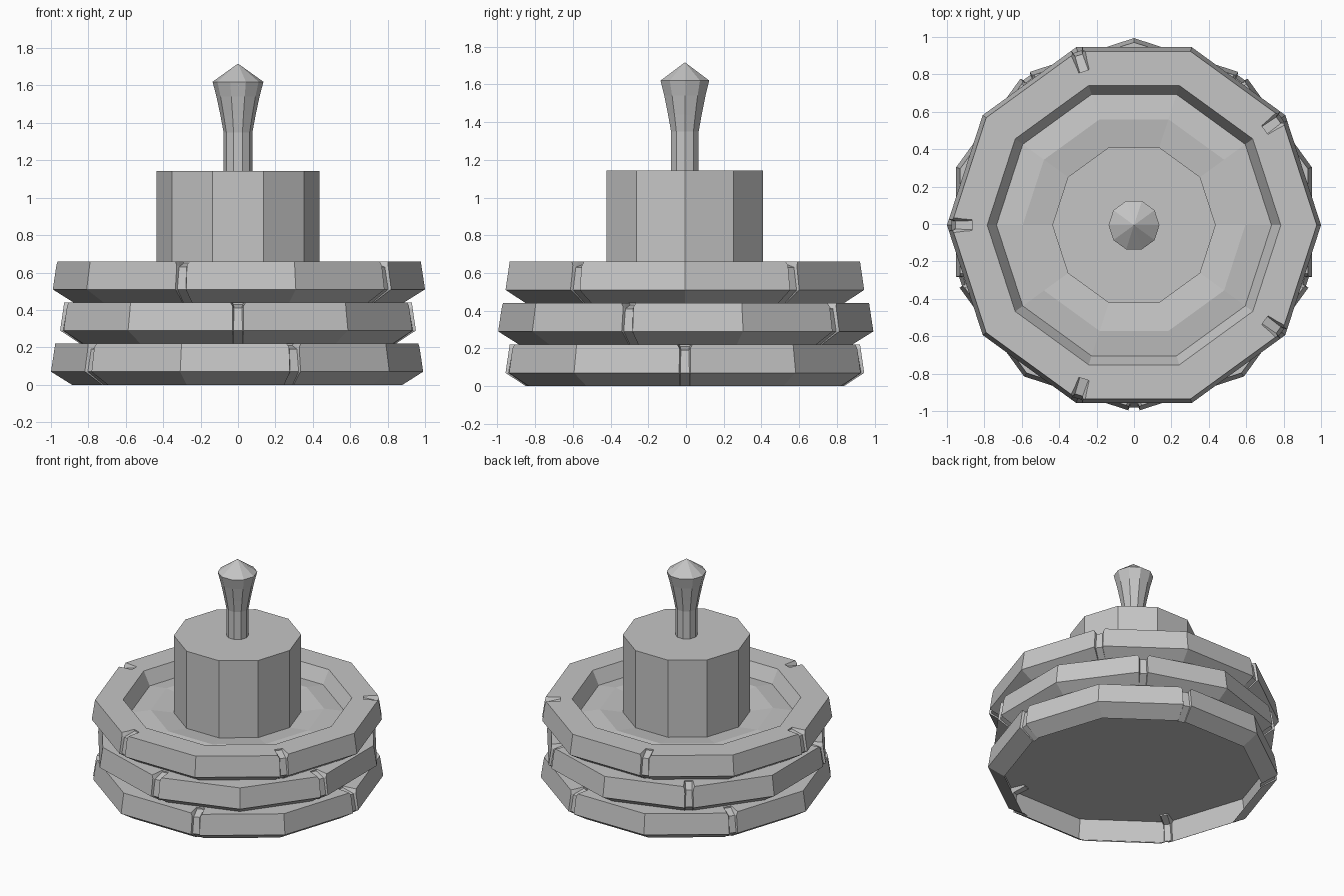
import bpy, bmesh
from math import cos, sin, pi, radians

old = bpy.data.objects.get("Cube")
if old:
    bpy.data.objects.remove(old, do_unlink=True)

SIDES = 10
CENTRE_Y = -0.006
GREY = (0.56, 0.56, 0.56, 1)
grey = bpy.data.materials.new("plain grey")
grey.use_nodes = True
grey.diffuse_color = GREY
grey.node_tree.nodes["Principled BSDF"].inputs["Base Color"].default_value = GREY


def finish(name, bm, height):
    bmesh.ops.recalc_face_normals(bm, faces=bm.faces)
    mesh = bpy.data.meshes.new(name)
    bm.to_mesh(mesh)
    bm.free()
    mesh.materials.append(grey)
    obj = bpy.data.objects.new(name, mesh)
    obj.location = (0, CENTRE_Y, height)
    bpy.context.collection.objects.link(obj)
    return obj


def loft(bm, rings):
    """Skin a list of equal rings of points and cap both ends."""
    rings = [[bm.verts.new(p) for p in ring] for ring in rings]
    count = len(rings[0])
    for low, high in zip(rings, rings[1:]):
        for i in range(count):
            j = (i + 1) % count
            bm.faces.new((low[i], low[j], high[j], high[i]))
    bm.faces.new(rings[0])
    bm.faces.new(rings[-1])


def turned(name, profile, height=0, turn=0):
    """Ten-sided solid from (radius, height) pairs."""
    angles = [radians(turn) + 2 * pi * i / SIDES for i in range(SIDES)]
    bm = bmesh.new()
    loft(bm, [[(r * cos(a), r * sin(a), z) for a in angles] for r, z in profile])
    bmesh.ops.remove_doubles(bm, verts=bm.verts, dist=0.0001)
    return finish(name, bm, height)


def cut_notches(plate, start):
    """Five shallow flared grooves wrapped over every second corner."""
    # Groove floor (radius, height, half width), then the same for its open side
    sections = [((0.865, 0.21, 0.024), (0.865, 0.26, 0.05)),
                ((0.955, 0.19, 0.021), (1.05, 0.26, 0.075)),
                ((0.975, 0.07, 0.024), (1.08, 0.07, 0.07)),
                ((0.825, -0.03, 0.024), (0.90, -0.10, 0.07))]
    bm = bmesh.new()
    for k in range(5):
        a = radians(start + 72 * k)
        rings = []
        for (r, z, t), (r2, z2, t2) in sections:
            corners = [(r, -t, z), (r, t, z), (r2, t2, z2), (r2, -t2, z2)]
            rings.append([(u * cos(a) - v * sin(a), u * sin(a) + v * cos(a), w)
                          for u, v, w in corners])
        loft(bm, rings)
    bmesh.ops.triangulate(bm, faces=bm.faces)
    cutter = finish("notch_cutter", bm, plate.location.z)
    cutter.hide_render = True
    mod = plate.modifiers.new("notches", 'BOOLEAN')
    mod.operation = 'DIFFERENCE'
    mod.solver = 'EXACT'
    mod.object = cutter
    # Keep the cut result and discard the cutter
    bpy.context.view_layer.update()
    graph = bpy.context.evaluated_depsgraph_get()
    mesh = bpy.data.meshes.new_from_object(plate.evaluated_get(graph))
    plate.modifiers.clear()
    plate.data = mesh
    bpy.data.objects.remove(cutter, do_unlink=True)


def open_underside(plate):
    """Remove the base so the plate is a hollow shell."""
    bm = bmesh.new()
    bm.from_mesh(plate.data)
    base = [f for f in bm.faces if max(v.co.z for v in f.verts) < 0.002]
    bmesh.ops.delete(bm, geom=base, context='FACES')
    bm.to_mesh(plate.data)
    bm.free()


# Stacked hollow plates: bevelled foot and tapered edge, the top one dished
edge = [(0.888, 0), (1.0, 0.07), (0.977, 0.22)]
dish = [(0.785, 0.22), (0.735, 0.12), (0.595, 0.14), (0.40, 0.113)]
plates = [("lower_plate", edge, 0, 0, 0),
          ("middle_plate", edge, 0.22, 18, 54),
          ("upper_plate", edge + dish, 0.44, 0, 36)]
for name, profile, height, turn, first_notch in plates:
    plate = turned(name, profile, height, turn)
    cut_notches(plate, first_notch)
    open_underside(plate)

# Central column
turned("column", [(0.437, 0.5), (0.437, 1.142)])

# Handle: straight stem flaring to a pointed knob
turned("handle", [(0.077, 1.142), (0.077, 1.35), (0.094, 1.44), (0.115, 1.54),
                  (0.136, 1.62), (0, 1.717)])
